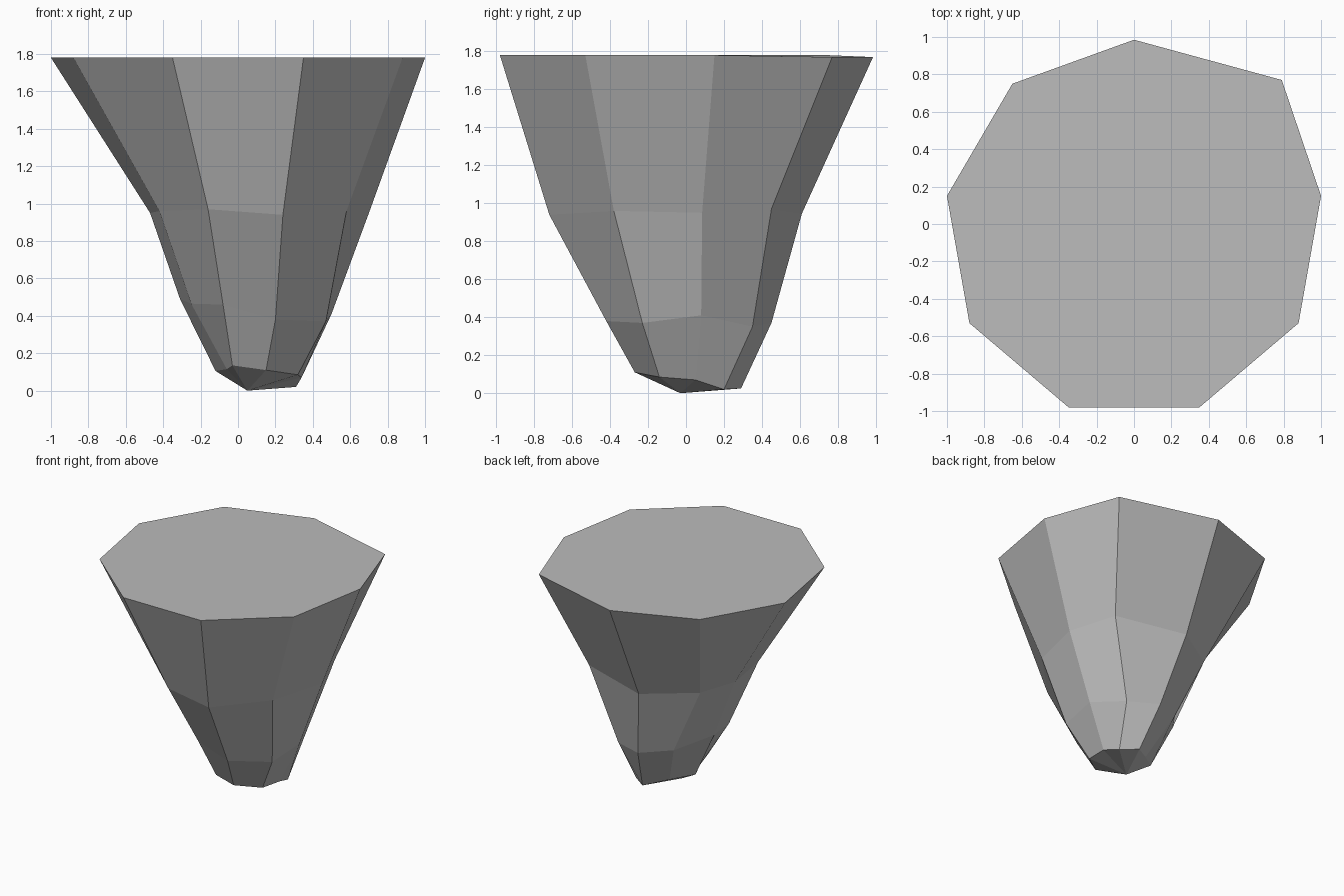
import bpy, bmesh

# Stone colour
stone = bpy.data.materials.new("grey stone")
stone.diffuse_color = (0.5, 0.5, 0.5, 1.0)

# Nine-sided rings from the flat top down, each counter-clockwise from the back
RINGS = [
    [(0, .985, 1.77), (-.65, .75, 1.78), (-1, .15, 1.78), (-.88, -.53, 1.78), (-.35, -.98, 1.78),
     (.35, -.98, 1.78), (.88, -.53, 1.78), (1, .15, 1.78), (.79, .77, 1.77)],
    [(0, .61, .945), (-.38, .36, .96), (-.47, .04, .95), (-.42, -.33, .96), (-.16, -.67, .97),
     (.24, -.72, .94), (.58, -.38, .96), (.70, .085, .95), (.56, .45, .97)],
    [(.12, .45, .37), (-.12, .33, .41), (-.31, .08, .49), (-.25, -.20, .465), (-.08, -.40, .46),
     (.20, -.42, .38), (.47, -.23, .37), (.50, .08, .41), (.365, .35, .35)],
    [(.19, .29, .025), (.03, .17, .07), (-.12, .05, .105), (-.06, -.10, .115), (-.03, -.24, .135),
     (.15, -.27, .11), (.32, -.14, .085), (.34, .05, .07), (.31, .20, .02)],
]

bm = bmesh.new()
rings = [[bm.verts.new(p) for p in ring] for ring in RINGS]
n = len(rings[0])

# Flat top
bm.faces.new(rings[0])

# Tapering faceted sides
for upper, lower in zip(rings, rings[1:]):
    for i in range(n):
        j = (i + 1) % n
        bm.faces.new((upper[i], lower[i], lower[j], upper[j]))

# Blunt tip
tip = bm.verts.new((.05, -.03, 0))
for i in range(n):
    bm.faces.new((rings[-1][i], tip, rings[-1][(i + 1) % n]))

bmesh.ops.recalc_face_normals(bm, faces=bm.faces)
mesh = bpy.data.meshes.new("rock_base")
bm.to_mesh(mesh)
bm.free()
mesh.materials.append(stone)
rock = bpy.data.objects.new("rock_base", mesh)
bpy.context.collection.objects.link(rock)
